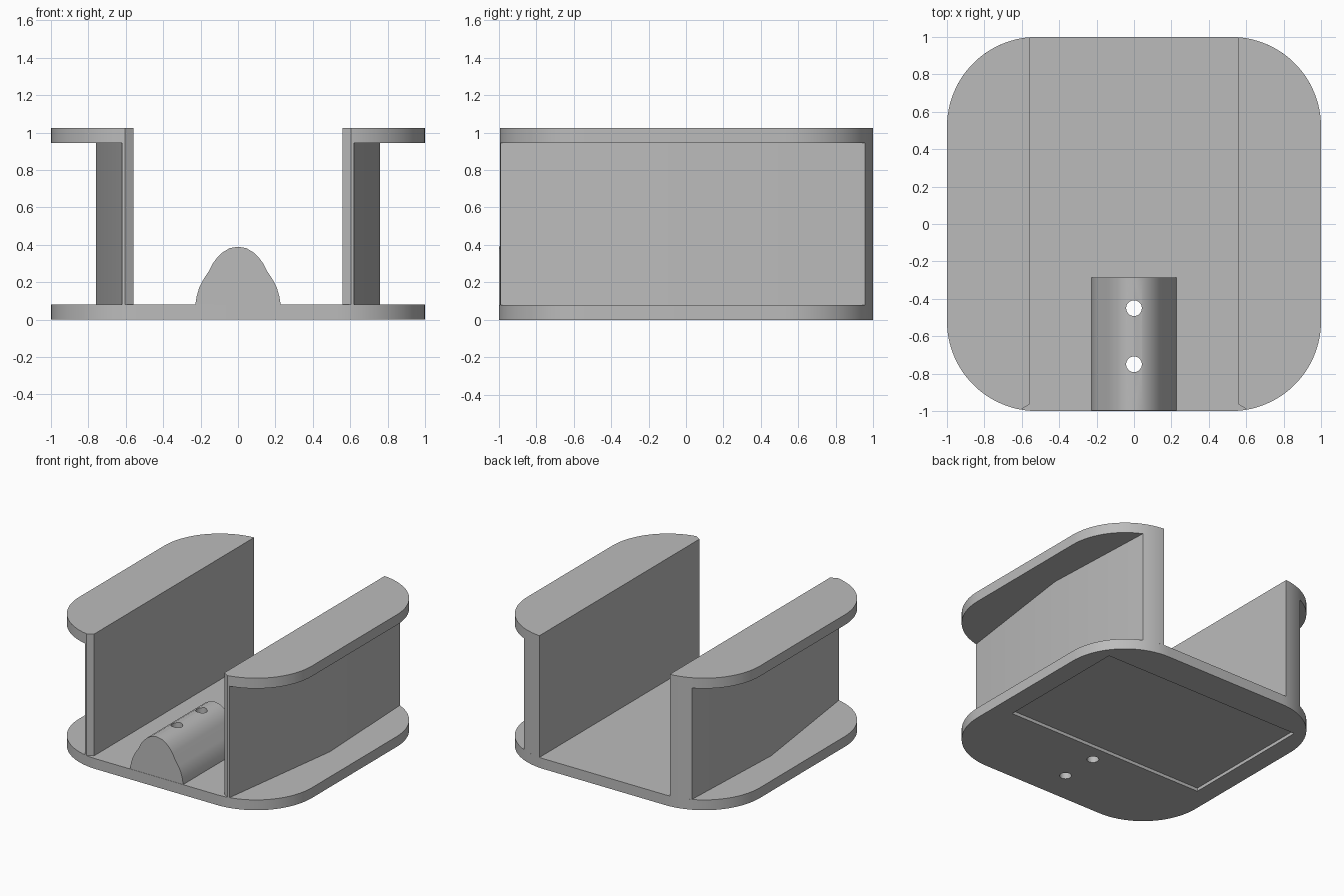
import bpy, bmesh
from math import sin, cos, pi, sqrt, radians
from mathutils import Matrix

cube = bpy.data.objects.get("Cube")
if cube:
    bpy.data.objects.remove(cube)

grey = bpy.data.materials.new("plain grey")
grey.use_nodes = True
grey.diffuse_color = (0.5, 0.5, 0.5, 1)
grey.node_tree.nodes["Principled BSDF"].inputs["Base Color"].default_value = (0.5, 0.5, 0.5, 1)

R = 0.48            # corner radius of the plates
C = 1 - R           # corner centre
BASE_TOP, SHELF, TOP = 0.08, 0.945, 1.025
INNER = 0.56        # inner face of the walls


def prism(name, outline, low, high, matrix=None):
    """Extrude a flat outline from low to high."""
    bm = bmesh.new()
    face = bm.faces.new([bm.verts.new((x, y, low)) for x, y in outline])
    new = bmesh.ops.extrude_face_region(bm, geom=[face])["geom"]
    verts = [v for v in new if isinstance(v, bmesh.types.BMVert)]
    bmesh.ops.translate(bm, vec=(0, 0, high - low), verts=verts)
    if matrix:
        bm.transform(matrix)
    bmesh.ops.recalc_face_normals(bm, faces=bm.faces[:])
    mesh = bpy.data.meshes.new(name)
    bm.to_mesh(mesh)
    bm.free()
    mesh.materials.append(grey)
    obj = bpy.data.objects.new(name, mesh)
    bpy.context.collection.objects.link(obj)
    return obj


def cut(obj, cutters):
    """Subtract the cutters and bake the result."""
    for cutter in cutters:
        mod = obj.modifiers.new("cut", "BOOLEAN")
        mod.operation, mod.solver, mod.object = "DIFFERENCE", "EXACT", cutter
    bpy.context.view_layer.update()
    graph = bpy.context.evaluated_depsgraph_get()
    mesh = bpy.data.meshes.new_from_object(obj.evaluated_get(graph))
    obj.modifiers.clear()
    obj.data = mesh


def arc(cx, cy, r, start, end, steps):
    return [(cx + r * cos(start + (end - start) * i / steps),
             cy + r * sin(start + (end - start) * i / steps)) for i in range(steps + 1)]


def rim(x):
    """Distance of the rounded outline from the middle line at x."""
    return C + sqrt(R * R - max(0, x - C) ** 2)


def rim_points(x0, x1, steps=5):
    return [(x, rim(x)) for x in (x0 + (x1 - x0) * i / steps for i in range(steps + 1))]


# Base plate with rounded corners
outline = []
for k, (sx, sy) in enumerate([(1, 1), (-1, 1), (-1, -1), (1, -1)]):
    outline += arc(sx * C, sy * C, R, k * pi / 2, (k + 1) * pi / 2, 24)
base = prism("base_plate", outline, 0, BASE_TOP)

# Half-round cable mount on the front of the base
half = [(0.228, 0.08), (0.221, 0.125), (0.208, 0.17), (0.188, 0.21), (0.157, 0.257),
        (0.135, 0.3), (0.113, 0.33), (0.085, 0.358), (0.045, 0.382)]
profile = half + [(0, 0.39)] + [(-x, z) for x, z in reversed(half)]
mount = prism("front_mount", profile, 0.285, 0.998, Matrix.Rotation(radians(90), 4, "X"))

# Screw holes through mount and base, shallow pocket underneath
holes = [prism("hole_cutter", arc(0, y, 0.042, 0, 2 * pi, 32)[:-1], -0.2, 0.6)
         for y in (-0.75, -0.45)]
pocket = prism("pocket_cutter", [(-0.85, -0.32), (0.85, -0.32), (0.85, 0.74), (-0.85, 0.74)],
               -0.1, 0.025)
cut(base, holes + [pocket])
cut(mount, holes)
for helper in holes + [pocket]:
    bpy.data.objects.remove(helper)

# Bent side walls and the overhanging shelves on top of them
parts = [base, mount]
nose = [(INNER, -0.965), (0.605, -rim(0.605))]
wall = nose + [(0.62, -rim(0.62)), (0.76, 0.04)] + rim_points(0.72, INNER)
shelf = (nose + arc(C, -C, R, radians(-78), 0, 22)
         + arc(C, C, R, 0, radians(84), 22) + [(INNER, rim(INNER))])
for side, sign in (("left", 1), ("right", -1)):
    flip = Matrix.Diagonal((sign, 1, 1, 1))
    parts.append(prism(side + "_wall", wall, BASE_TOP, SHELF, flip))
    parts.append(prism(side + "_shelf", shelf, SHELF, TOP, flip))

# Smooth the curves, keep the edges sharp
bpy.ops.object.select_all(action="DESELECT")
for part in parts:
    part.select_set(True)
bpy.context.view_layer.objects.active = base
bpy.ops.object.shade_smooth_by_angle(angle=radians(25))
